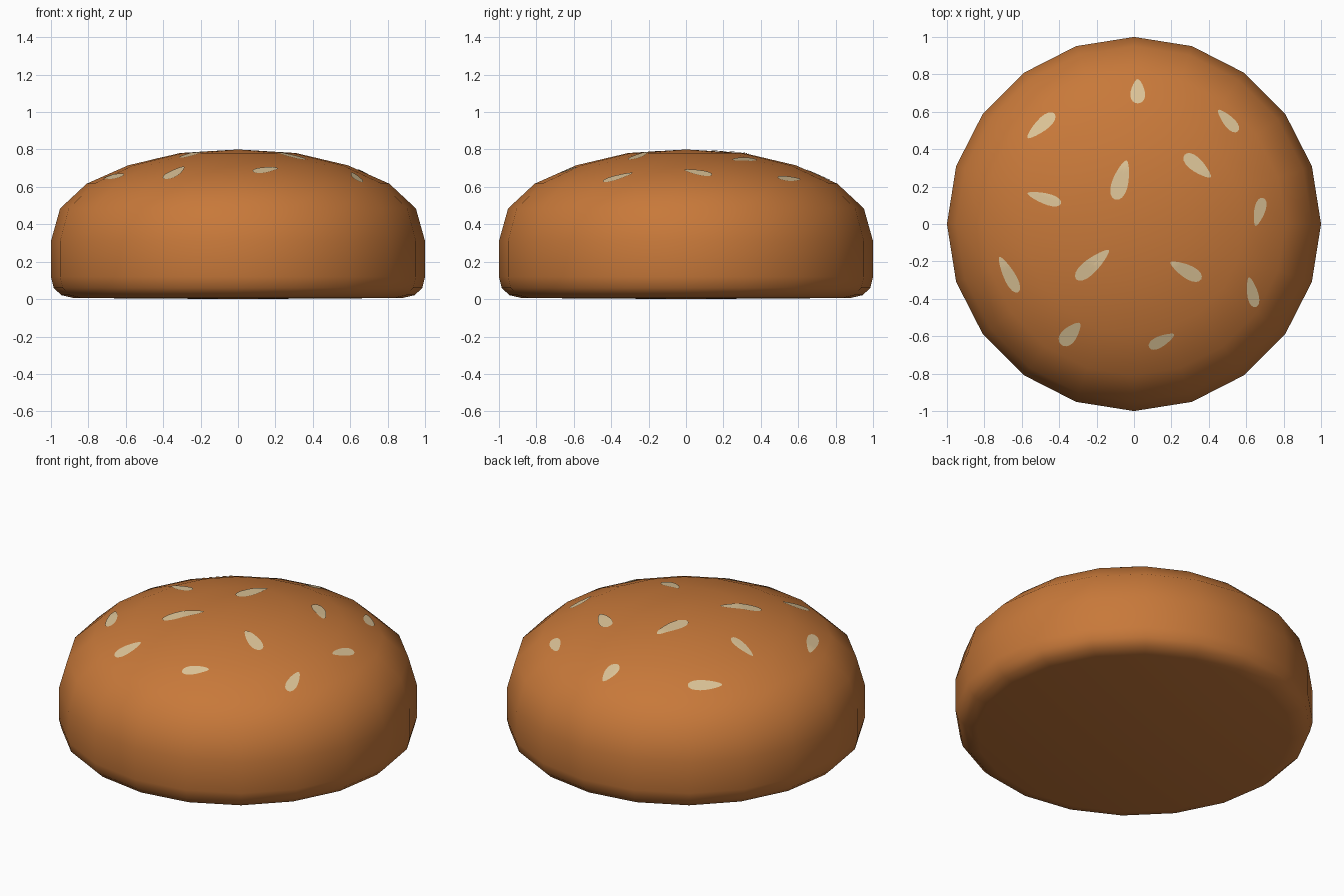
import bpy, bmesh, math
from mathutils import Vector
from mathutils.bvhtree import BVHTree

if "Cube" in bpy.data.objects:
    bpy.data.objects.remove(bpy.data.objects["Cube"])

SIDES = 20


def material(name, rgb):
    m = bpy.data.materials.new(name)
    m.diffuse_color = (*rgb, 1)
    m.use_nodes = True
    m.node_tree.nodes["Principled BSDF"].inputs["Base Color"].default_value = m.diffuse_color
    return m


def make_object(name, bm, mat):
    bmesh.ops.recalc_face_normals(bm, faces=bm.faces)
    for f in bm.faces:
        f.smooth = True
    me = bpy.data.meshes.new(name)
    bm.to_mesh(me)
    me.materials.append(mat)
    ob = bpy.data.objects.new(name, me)
    bpy.context.collection.objects.link(ob)
    return ob


crust = material("toasted crust", (0.575, 0.19, 0.042))
cream = material("sesame cream", (0.72, 0.55, 0.31))

# Bun: lathed profile, from the base edge up to the last ring below the crown
profile = [(0.88, 0.006), (0.945, 0.021), (0.985, 0.06), (1, 0.12), (1, 0.31),
           (0.951, 0.485), (0.809, 0.617), (0.588, 0.715), (0.309, 0.781)]
bm = bmesh.new()
rings = [[bm.verts.new((r * math.cos(2 * math.pi * i / SIDES),
                        r * math.sin(2 * math.pi * i / SIDES), z))
          for i in range(SIDES)] for r, z in profile]
base = bm.verts.new((0, 0, 0))
crown = bm.verts.new((0, 0, 0.8))
for i in range(SIDES):
    j = (i + 1) % SIDES
    for a, b in zip(rings, rings[1:]):
        bm.faces.new((a[i], a[j], b[j], b[i]))
    bm.faces.new((base, rings[0][j], rings[0][i]))
    bm.faces.new((rings[-1][i], rings[-1][j], crown))
bun_tree = BVHTree.FromBMesh(bm)
make_object("bun", bm, crust)
bm.free()

# Sesame seeds: thin teardrop skins laid on the dome
# each is narrow tip x, y, rounded end x, y, width (seen from the top)
seeds = [(0.02, 0.775, 0.02, 0.645, 0.085), (-0.57, 0.46, -0.425, 0.59, 0.075),
         (0.45, 0.61, 0.555, 0.495, 0.065), (-0.04, 0.34, -0.10, 0.13, 0.095),
         (0.41, 0.25, 0.27, 0.37, 0.08), (-0.57, 0.165, -0.39, 0.11, 0.065),
         (0.65, -0.01, 0.69, 0.14, 0.065), (-0.72, -0.175, -0.62, -0.365, 0.07),
         (-0.135, -0.14, -0.31, -0.295, 0.085), (0.195, -0.205, 0.36, -0.295, 0.08),
         (0.615, -0.285, 0.65, -0.445, 0.065), (-0.29, -0.53, -0.39, -0.645, 0.09),
         (0.215, -0.59, 0.08, -0.66, 0.065)]


def on_bun(p):
    hit, normal, _, _ = bun_tree.ray_cast(Vector((p.x, p.y, 2)), Vector((0, 0, -1)))
    return hit + Vector((0, 0, 0.004))


for n, (x0, y0, x1, y1, w) in enumerate(seeds):
    tip, end = Vector((x0, y0)), Vector((x1, y1))
    mid, half = (tip + end) / 2, (end - tip) / 2
    side = Vector((-half.y, half.x)).normalized() * w / 2
    bm = bmesh.new()
    centre = bm.verts.new(on_bun(mid))
    prev = None
    for s in (0.25, 0.5, 0.75, 1.0):
        ring = []
        for k in range(20):
            a = 2 * math.pi * k / 20
            taper = 0.88 + 0.32 * math.cos(a)
            ring.append(bm.verts.new(on_bun(
                mid + s * (half * math.cos(a) + side * math.sin(a) * taper))))
        for k in range(20):
            j = (k + 1) % 20
            if prev:
                bm.faces.new((prev[k], ring[k], ring[j], prev[j]))
            else:
                bm.faces.new((centre, ring[k], ring[j]))
        prev = ring
    ob = make_object(f"sesame_seed_{n + 1}", bm, cream)
    # open skins must face up
    if ob.data.polygons[0].normal.z < 0:
        ob.data.flip_normals()
    bm.free()
